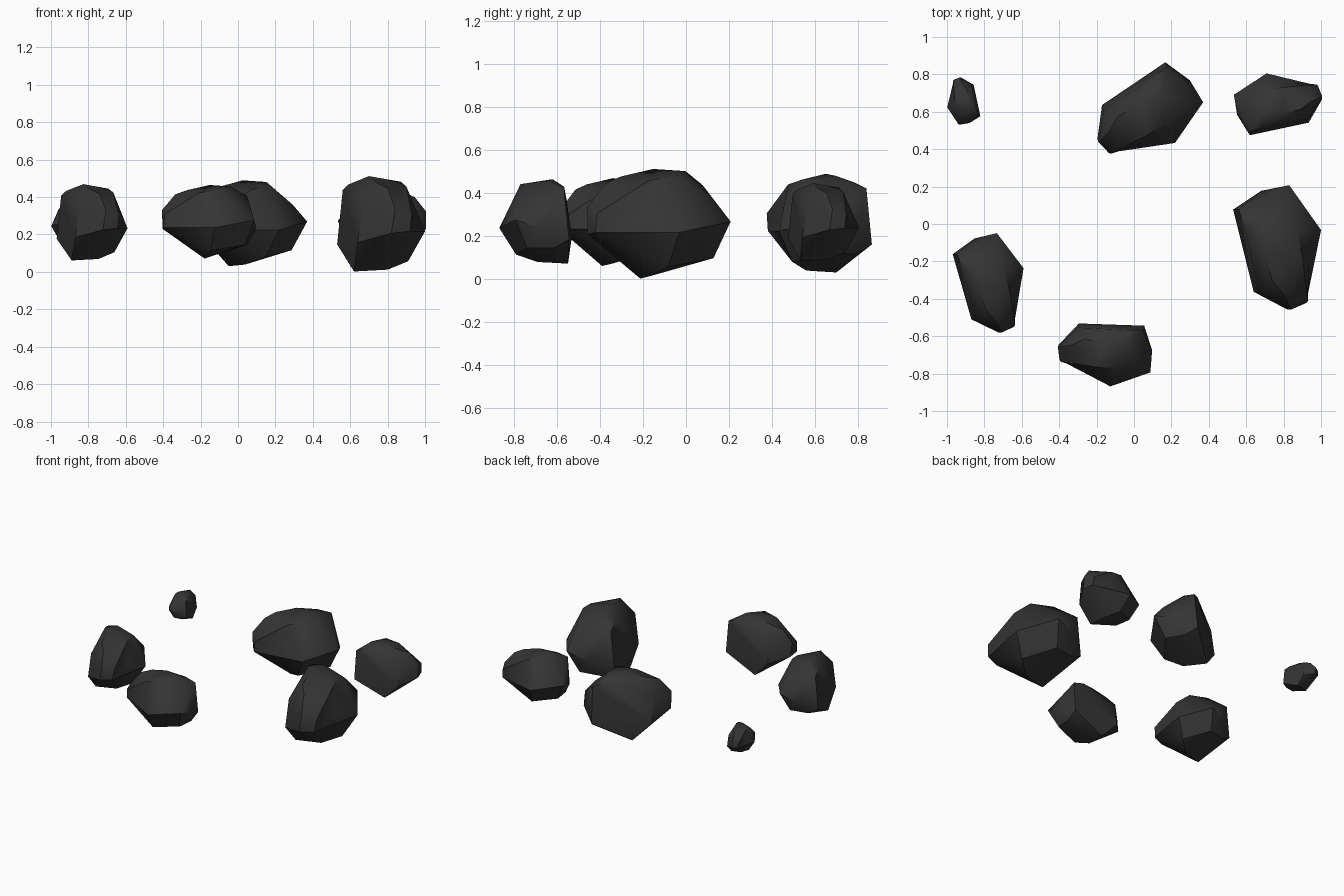
import bpy, bmesh
from math import radians
from mathutils import Matrix, Vector

if "Cube" in bpy.data.objects:
    bpy.data.objects.remove(bpy.data.objects["Cube"])

# One boulder described by its corner points, wide end at +y, narrow end at -y
CORNERS = [
    (1.0, -.03, .22), (.83, .21, .27), (.53, .08, .15), (.56, .08, .44), (.68, .18, .22),
    (.70, -.15, .515), (.70, 0, .505), (.87, -.04, .485), (.74, -.30, .48), (.90, -.17, .46),
    (.59, -.02, .47), (.80, .13, .37),
    (.62, -.21, .005), (.80, -.17, .015), (.91, -.08, .06), (.78, .13, .10), (.62, .10, .10),
    (.64, -.36, .16), (.67, -.36, .38), (.82, -.455, .21), (.84, -.455, .34),
    (.93, -.41, .31), (.92, -.42, .22), (.95, -.27, .27), (.80, -.37, .45),
]
DENT = (.98, -.19, .27)      # corner pushed inwards to make the hollow flank

dark = bpy.data.materials.new("dark_stone")
dark.diffuse_color = (.035, .035, .035, 1)
dark.use_nodes = True
dark.node_tree.nodes["Principled BSDF"].inputs["Base Color"].default_value = dark.diffuse_color


def boulder(name, angle, scale, cx, cy, cz):
    bm = bmesh.new()
    for p in CORNERS:
        bm.verts.new(p)
    dent = bm.verts.new(DENT)
    hull = bmesh.ops.convex_hull(bm, input=bm.verts[:])
    loose = [v for v in bm.verts if not v.link_faces]
    if dent.is_valid and dent not in loose:
        dent.co.x -= .045
    bmesh.ops.delete(bm, geom=loose, context='VERTS')
    bmesh.ops.recalc_face_normals(bm, faces=bm.faces[:])
    bm.transform(Matrix.Rotation(radians(angle), 4, 'Z') @ Matrix.Scale(scale, 4))
    # place by the centre of the bounds
    mid = Vector([(min(v.co[i] for v in bm.verts) + max(v.co[i] for v in bm.verts)) / 2
                  for i in range(3)])
    bm.transform(Matrix.Translation(-mid))
    me = bpy.data.meshes.new(name)
    bm.to_mesh(me)
    bm.free()
    me.materials.append(dark)
    ob = bpy.data.objects.new(name, me)
    ob.location = (cx, cy, cz)
    bpy.context.collection.objects.link(ob)
    bpy.ops.object.select_all(action='DESELECT')
    ob.select_set(True)
    bpy.context.view_layer.objects.active = ob
    bpy.ops.object.shade_smooth_by_angle(angle=radians(40))


# Ring of six boulders: turn, size, centre
boulder("boulder_right", 0, 1.0, .765, -.125, .257)
boulder("boulder_left", 2, .80, -.78, -.315, .265)
boulder("boulder_front", -106, .77, -.155, -.70, .268)
boulder("boulder_back_right", 88, .71, .77, .64, .265)
boulder("boulder_back", -70, .90, .087, .62, .26)
boulder("pebble_back_left", 178, .38, -.91, .657, .26)
